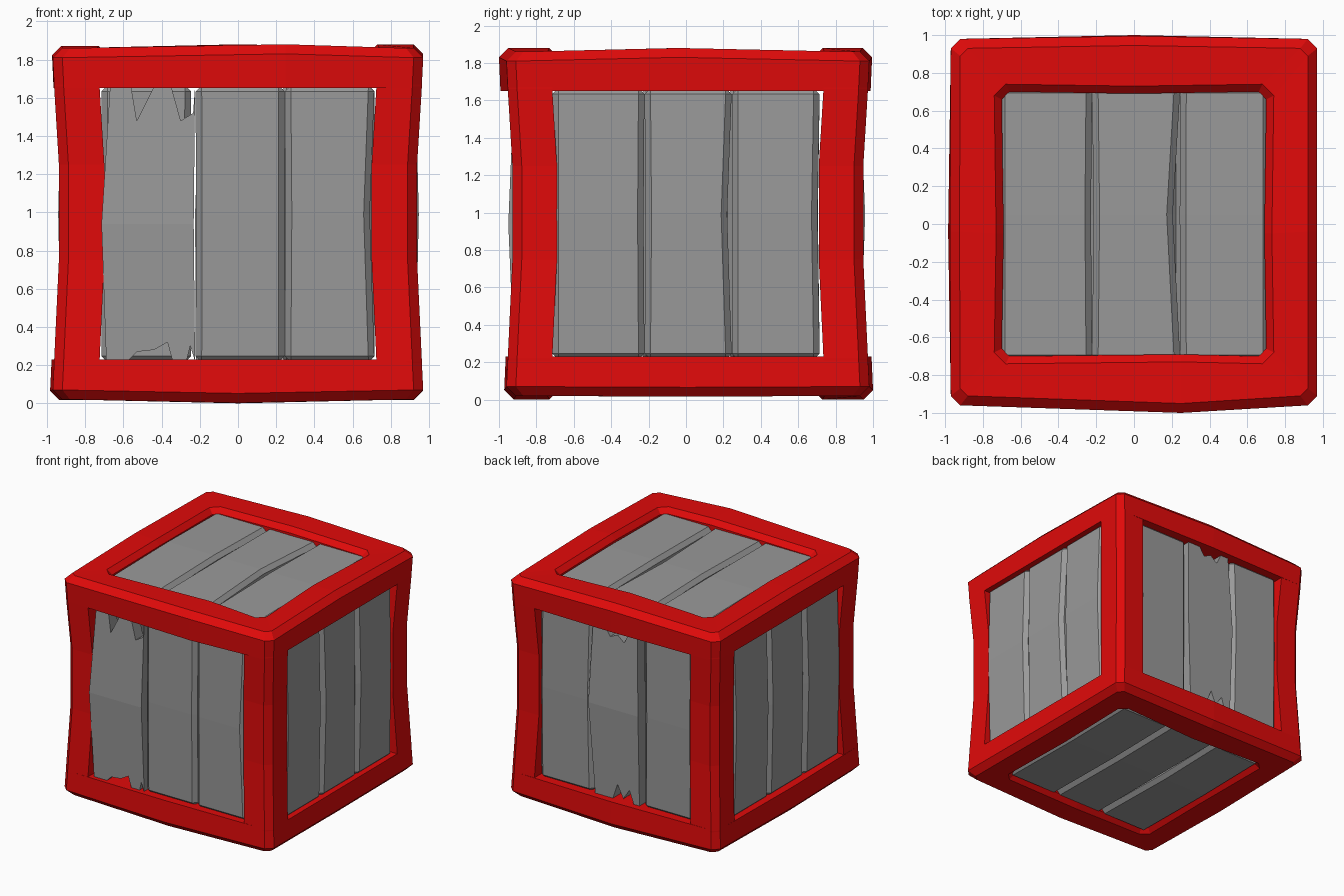
import bpy, bmesh
from mathutils import Matrix, Vector

if "Cube" in bpy.data.objects:
    bpy.data.objects.remove(bpy.data.objects["Cube"])

CZ = 0.94        # height of the crate's middle
YS = 0.01        # frame sits slightly towards the back


def paint(name, colour):
    mat = bpy.data.materials.new(name)
    mat.diffuse_color = colour
    mat.use_nodes = True
    mat.node_tree.nodes["Principled BSDF"].inputs["Base Color"].default_value = mat.diffuse_color
    return mat


red = paint("red_paint", (0.75, 0.003, 0.003, 1))
grey = paint("grey_wood", (0.32, 0.32, 0.32, 1))


def finish(bm, name, mat):
    bmesh.ops.recalc_face_normals(bm, faces=bm.faces)
    me = bpy.data.meshes.new(name)
    bm.to_mesh(me)
    bm.free()
    ob = bpy.data.objects.new(name, me)
    bpy.context.collection.objects.link(ob)
    me.materials.append(mat)
    return ob


def bridge(bm, a, b):
    for i in range(len(a)):
        j = (i + 1) % len(a)
        bm.faces.new((a[i], a[j], b[j], b[i]))


# Square rim at top or bottom: closed section (radius, height, corner cut) swept round
SECTION = [(0.962, 1.65, .05), (0.97, 1.81, .05), (0.92, 1.86, .04),
           (0.74, 1.86, .06), (0.70, 1.82, .04), (0.70, 1.65, .04)]


def rim(name, section, flip, bows):
    bm = bmesh.new()
    loops = []
    for r, z, c in section:
        loop = []
        for k, (bow, lift, m) in enumerate(bows):
            rot = Matrix.Rotation(k * 1.5707963, 3, 'Z')
            b = bow if r > 0.8 else -0.01
            dz = lift if z > 1.7 else 0
            for p in ((r, c - r, z), (r + b, m, z + dz), (r, r - c, z)):
                v = rot @ Vector(p)
                v.y += YS if r > 0.8 else 0
                if flip:
                    v.z = 2 * CZ - v.z
                loop.append(bm.verts.new(v))
        loops.append(loop)
    for i in range(len(loops)):
        bridge(bm, loops[i], loops[(i + 1) % len(loops)])
    finish(bm, name, red)


# per side (right, back, left, front): outward bow, lift, position of the kink
rim("top_rim", SECTION, False, [(0, .02, -.05), (.015, .02, 0), (.004, .012, .05), (.04, .02, .25)])
rim("bottom_rim", SECTION, True, [(0, .004, 0), (.02, .02, 0), (.014, .004, .05), (.012, .018, 0)])

# Corner posts, pinched inwards at the middle
for sx, sy, name in ((-1, -1, "front_left_post"), (1, -1, "front_right_post"),
                     (-1, 1, "back_left_post"), (1, 1, "back_right_post")):
    bm = bmesh.new()
    loops = []
    for z, s in ((0.1, 0), (0.22, 0), (0.75, .025), (1.25, .025), (1.66, 0), (1.78, 0)):
        pts = [(.725, .725), (.963, .725), (.963, .913), (.913, .963), (.725, .963)]
        loops.append([bm.verts.new((sx * (x - s), sy * (y - s) + YS, z)) for x, y in pts])
    for a, b in zip(loops, loops[1:]):
        bridge(bm, a, b)
    bm.faces.new(loops[0])
    bm.faces.new(loops[-1])
    finish(bm, name, red)


# Plank: lower and upper outlines joined at a kinked, bowed middle line
def plank(name, frame, low, mid, top, depth, bow, bevel):
    U, V, N = frame
    H = 0.725

    def place(p, n):
        d = bow * (1 - abs(p[1]) / H)
        return Vector((0, 0, CZ)) + U * p[0] + V * p[1] + N * (n + d)

    bm = bmesh.new()
    nl = len(low)
    outline = low + [mid[1]] + top + [mid[0]]      # anticlockwise
    front = [bm.verts.new(place(p, depth)) for p in outline]
    back = [bm.verts.new(place(p, depth - 0.1)) for p in outline]
    for side in (front, back):
        bm.faces.new(side[:nl + 1] + [side[-1]])
        bm.faces.new(side[nl:])
    bridge(bm, front, back)
    ob = finish(bm, name, grey)
    if bevel:
        mod = ob.modifiers.new("edge", 'BEVEL')
        mod.width = bevel
        mod.segments = 1
        mod.limit_method = 'ANGLE'
        mod.angle_limit = 0.7


X, Y, Z = Vector((1, 0, 0)), Vector((0, 1, 0)), Vector((0, 0, 1))
# orientation of each face, and how far out its planks sit
FACES = {"front": (X, Z, -Y, .91), "right": (Y, Z, X, .93), "back": (-X, Z, Y, .92),
         "left": (-Y, Z, -X, .925), "top": (X, Y, Z, .88), "bottom": (-X, Y, -Z, .90)}
# shifts of the left and right plank edges at mid-length, three planks per face
KINKS = {"front": [(0, 0), (.002, 0), (.005, -.025)],
         "right": [(0, -.005), (.006, -.025), (0, -.012)],
         "back": [(0, -.01), (0, 0), (.01, 0)],
         "left": [(.01, 0), (0, -.01), (.006, 0)],
         "top": [(0, -.006), (.008, -.04), (-.003, 0)],
         "bottom": [(0, 0), (0, -.012), (.005, 0)]}
SEAMS = [-0.715, -0.222, 0.245, 0.715]
# splintered ends of the two broken planks
BROKEN = {
    ("front", 0): ([(-.69, -.72), (-.58, -.72), (-.53, -.67), (-.44, -.66), (-.37, -.62), (-.345, -.71),
                    (-.27, -.72), (-.25, -.64), (-.225, -.72)],
                   [(-.715, 0), (-.232, 0)],
                   [(-.225, .72), (-.235, .58), (-.30, .54), (-.35, .72), (-.44, .72), (-.53, .54),
                    (-.56, .72), (-.67, .72)]),
    ("back", 1): ([(-.19, -.72), (-.03, -.72), (.02, -.58), (.07, -.69), (.13, -.60), (.17, -.72),
                   (.22, -.72)],
                  [(-.235, .05), (.225, .05)],
                  [(.20, .72), (.13, .72), (.08, .62), (.02, .67), (-.05, .64), (-.10, .72), (-.21, .72)])}

for side, (u, v, n, depth) in FACES.items():
    for i in range(3):
        name = f"{side}_plank_{i + 1}"
        if (side, i) in BROKEN:
            low, mid, top = BROKEN[side, i]
            plank(name, (u, v, n), low, mid, top, depth + .01, 0.03, 0)
            continue
        a, b = SEAMS[i], SEAMS[i + 1]
        ka, kb = KINKS[side][i]
        bow = 0.018 if side in ("left", "right") else 0.01
        plank(name, (u, v, n), [(a, -.725), (b, -.725)], [(a + ka, .05), (b + kb, .05)],
              [(b, .725), (a, .725)], depth, bow, 0.032)
